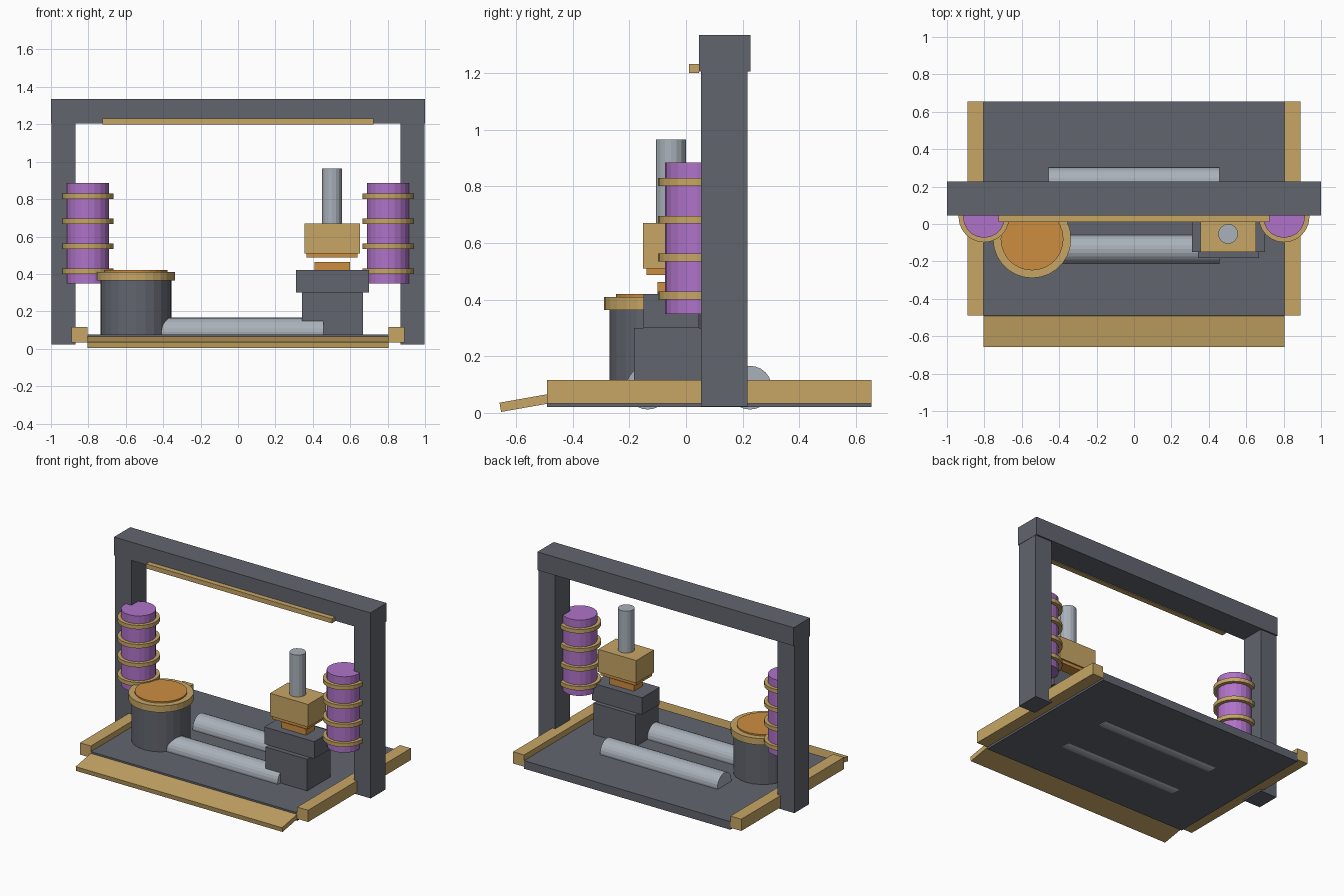
import bpy
from math import radians

default = bpy.data.objects.get("Cube")
if default:
    bpy.data.objects.remove(default, do_unlink=True)


def material(name, r, g, b):
    m = bpy.data.materials.new(name)
    m.use_nodes = True
    m.diffuse_color = (r, g, b, 1)
    m.node_tree.nodes["Principled BSDF"].inputs["Base Color"].default_value = (r, g, b, 1)
    return m


GREY = material("dark_grey", 0.12, 0.13, 0.155)
BRASS = material("brass", 0.57, 0.38, 0.13)
PURPLE = material("purple", 0.43, 0.17, 0.58)
COPPER = material("copper", 0.61, 0.27, 0.053)
STEEL = material("steel", 0.40, 0.44, 0.49)


def finish(name, mat):
    ob = bpy.context.object
    ob.name = name
    ob.data.materials.append(mat)
    return ob


def box(name, mat, x, y, z, tilt=0):
    """Box from (min, max) pairs, optionally tilted about x."""
    bpy.ops.mesh.primitive_cube_add(
        size=1, location=[(a + b) / 2 for a, b in (x, y, z)], rotation=(tilt, 0, 0))
    ob = finish(name, mat)
    ob.scale = [b - a for a, b in (x, y, z)]
    return ob


def rod(name, mat, x, y, radius, z, sides=20):
    """Upright cylinder between two heights."""
    bpy.ops.mesh.primitive_cylinder_add(
        vertices=sides, radius=radius, depth=z[1] - z[0], location=(x, y, sum(z) / 2))
    return finish(name, mat)


# Floor plate and sloping front ramp
box("base_plate", GREY, (-0.805, 0.805), (-0.49, 0.655), (0.02, 0.077))
box("front_ramp", BRASS, (-0.805, 0.805), (-0.657, -0.487), (0.018, 0.051), radians(10))

# Gantry frame
box("top_beam", GREY, (-1, 1), (0.046, 0.228), (1.205, 1.334))
box("light_strip", BRASS, (-0.725, 0.725), (0.01, 0.046), (1.2, 1.232))

# Mirrored posts, side rails and ringed coils
for side, s in (("right", -1), ("left", 1)):
    def span(a, b):
        return sorted((s * a, s * b))
    box(side + "_post", GREY, span(0.868, 0.998), (0.053, 0.218), (0.022, 1.21))
    box(side + "_rail", BRASS, span(0.805, 0.89), (-0.49, 0.655), (0.034, 0.117))
    rod(side + "_coil", PURPLE, s * 0.802, 0.038, 0.112, (0.35, 0.885))
    for i in range(4):
        z = 0.414 + i * 0.134
        rod(f"{side}_coil_ring_{i + 1}", BRASS, s * 0.802, 0.038, 0.136,
            (z - 0.014, z + 0.014), 24)

# Drum with rim and lid
rod("drum", GREY, -0.545, -0.08, 0.19, (0.07, 0.37), 24)
rod("drum_rim", BRASS, -0.545, -0.08, 0.209, (0.364, 0.41), 28)
rod("drum_lid", COPPER, -0.545, -0.08, 0.168, (0.4, 0.42), 28)

# Rollers sunk through the floor
for name, y in (("front_roller", -0.135), ("back_roller", 0.226)):
    ob = rod(name, STEEL, 0, y, 0.077, (-0.458, 0.458), 24)
    ob.location = (0, y, 0.089)
    ob.rotation_euler.y = radians(90)

# Press: stepped anvil, hammer head and piston
box("press_base", GREY, (0.342, 0.668), (-0.183, 0.077), (0.07, 0.3))
box("press_anvil", GREY, (0.31, 0.7), (-0.15, 0.046), (0.3, 0.42))
box("anvil_pad", COPPER, (0.41, 0.6), (-0.1, -0.004), (0.42, 0.463))
box("hammer_face", COPPER, (0.365, 0.64), (-0.14, 0.036), (0.487, 0.512))
box("hammer_head", BRASS, (0.356, 0.653), (-0.151, 0.046), (0.51, 0.67))
rod("piston", STEEL, 0.503, -0.053, 0.053, (0.665, 0.965), 16)
